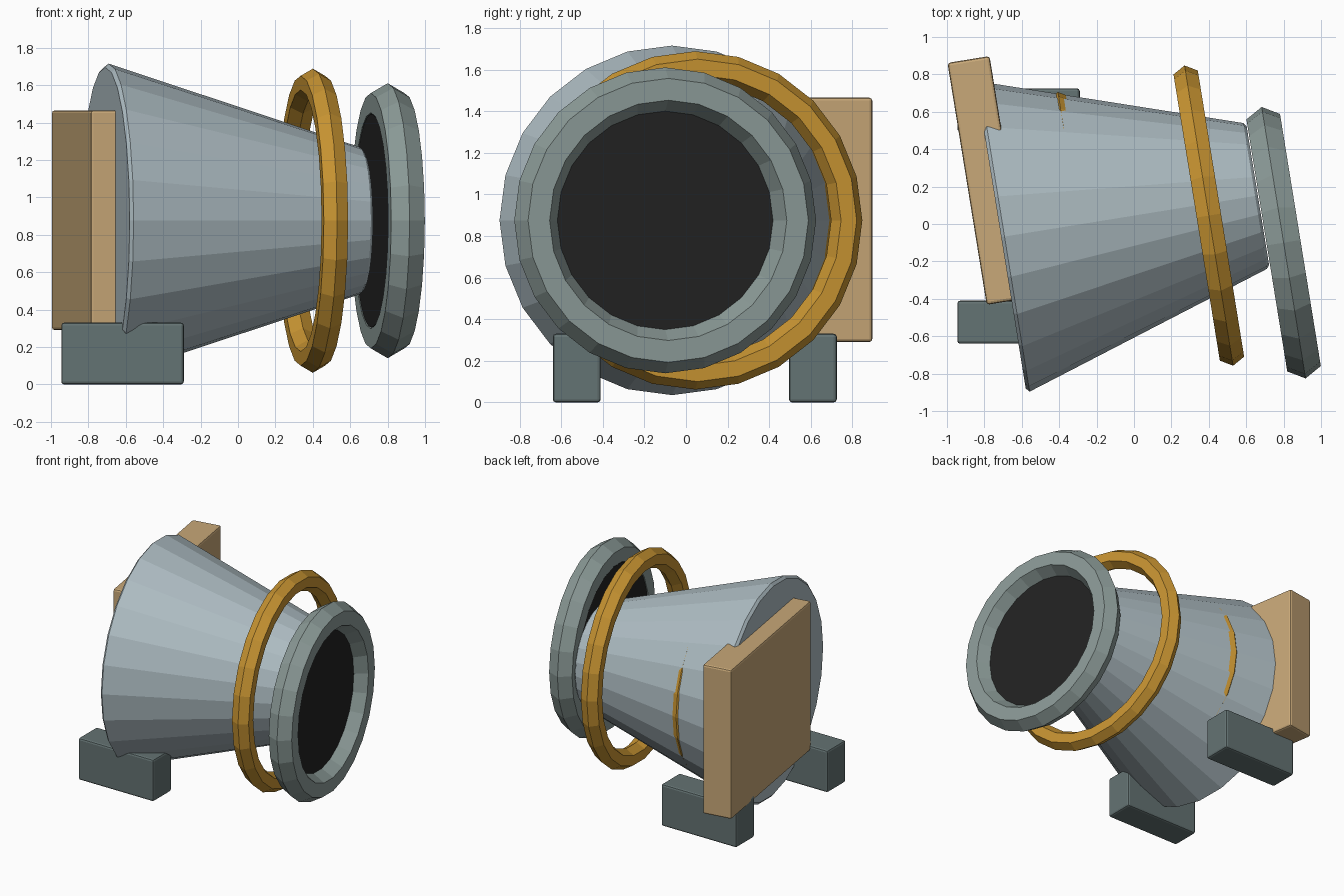
import bpy, bmesh, math
from mathutils import Vector

if "Cube" in bpy.data.objects:
    bpy.data.objects.remove(bpy.data.objects["Cube"])

YAW = math.radians(9.2)   # shared turn of the horn, rings and board
MID = 0.875               # height of the horn axis
SEG = 24


def srgb(*c):
    lin = [(v / 255 / 12.92) if v <= 10 else ((v / 255 + 0.055) / 1.055) ** 2.4 for v in c]
    return (*lin, 1.0)


def material(name, *c):
    m = bpy.data.materials.new(name)
    m.diffuse_color = srgb(*c)
    m.use_nodes = True
    m.node_tree.nodes["Principled BSDF"].inputs["Base Color"].default_value = m.diffuse_color
    return m


PALE = material("pale_blue_grey", 175, 190, 196)
GREY = material("grey_green", 140, 155, 152)
SLATE = material("slate", 100, 115, 115)
GOLD = material("gold", 201, 149, 50)
TAN = material("tan", 200, 168, 120)
BLACK = material("near_black", 34, 34, 34)


def finish(name, bm, mat, loc, yaw):
    bmesh.ops.recalc_face_normals(bm, faces=bm.faces)
    mesh = bpy.data.meshes.new(name)
    bm.to_mesh(mesh)
    bm.free()
    mesh.materials.append(mat)
    ob = bpy.data.objects.new(name, mesh)
    ob.location = loc
    ob.rotation_euler.z = yaw
    bpy.context.collection.objects.link(ob)
    return ob


def lathe(name, profile, mat, x, y, closed=False, seg=SEG):
    """Spin (along, radius) points about the local x axis."""
    bm = bmesh.new()
    loops = []
    for t, r in profile:
        loops.append([bm.verts.new((t, r * math.sin(2 * math.pi * i / seg),
                                    r * math.cos(2 * math.pi * i / seg))) for i in range(seg)])
    pairs = list(zip(loops, loops[1:]))
    if closed:
        pairs.append((loops[-1], loops[0]))
    else:
        bm.faces.new(loops[0])
        bm.faces.new(loops[-1])
    for a, b in pairs:
        for i in range(seg):
            j = (i + 1) % seg
            bm.faces.new((a[i], a[j], b[j], b[i]))
    return finish(name, bm, mat, (x, y, MID), YAW)


def ring(name, major, minor, mat, x, y):
    """Ring with a six-sided section, one corner pointing outwards."""
    section = [(minor * math.sin(k * math.pi / 3), major + minor * math.cos(k * math.pi / 3))
               for k in range(6)]
    return lathe(name, section, mat, x, y, closed=True)


def box(name, size, loc, mat, yaw=0.0, bevel=0.015):
    bm = bmesh.new()
    bmesh.ops.create_cube(bm, size=1)
    bmesh.ops.scale(bm, vec=Vector(size), verts=bm.verts)
    ob = finish(name, bm, mat, loc, yaw)
    mod = ob.modifiers.new("soft_edges", "BEVEL")
    mod.width = bevel
    mod.segments = 2
    return ob


# Tapered horn with small chamfers at both ends
lathe("horn", [(0, 0.82), (0.018, 0.84), (1.375, 0.395), (1.39, 0.375)], PALE, -0.71, -0.07)

# Mouth rim and the dark opening inside it
ring("mouth_rim", 0.63, 0.105, GREY, 0.80, -0.10)
lathe("mouth_opening", [(-0.088, 0.57), (0.0, 0.55)], BLACK, 0.80, -0.10, seg=48)

# Gold bands: a loose front one and a mostly sunken rear one
ring("front_band", 0.737, 0.076, GOLD, 0.40, 0.045)
ring("rear_band", 0.593, 0.076, GOLD, -0.30, 0.045)

# Back board
box("back_board", (0.228, 1.31, 1.175), (-0.78, 0.233, 0.8775), TAN, YAW)

# Two feet
for side, y in (("front", -0.525), ("back", 0.61)):
    box(side + "_foot", (0.655, 0.23, 0.33), (-0.6175, y, 0.165), SLATE)
